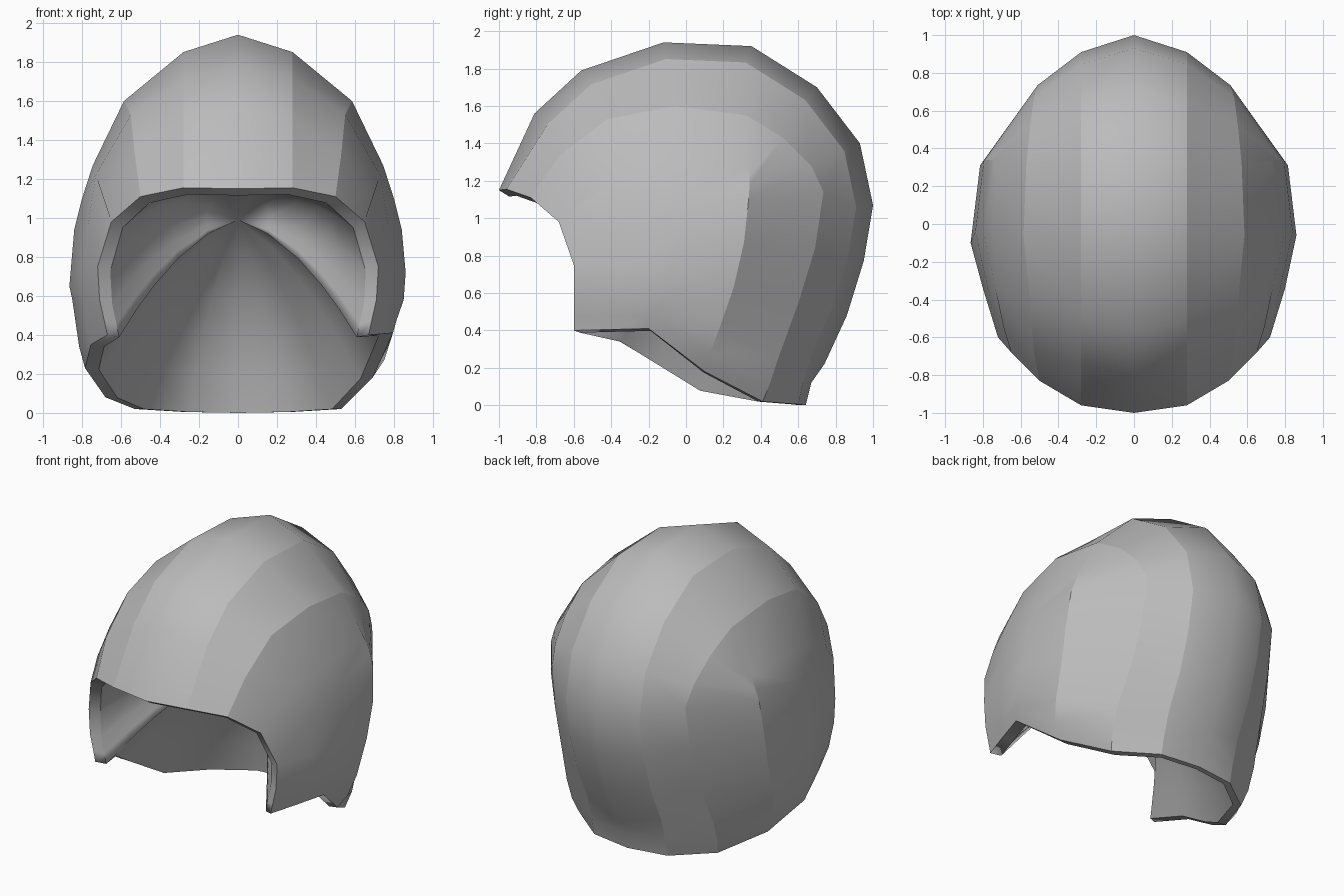
import bpy
import bmesh
from mathutils import Vector

# Remove the default object
cube = bpy.data.objects.get("Cube")
if cube:
    bpy.data.objects.remove(cube, do_unlink=True)

# Shell colour
grey = bpy.data.materials.new("plain_grey")
grey.use_nodes = True
colour = (0.5, 0.5, 0.5, 1.0)
grey.diffuse_color = colour
grey.node_tree.nodes["Principled BSDF"].inputs["Base Color"].default_value = colour

# Centre line from the brow, over the crown, to the nape (y, z)
centre_profile = [
    (-1, 1.15), (-.81, 1.56), (-.56, 1.79), (-.12, 1.94), (.35, 1.92), (.7, 1.7),
    (.93, 1.4), (1, 1.07), (.95, .77), (.86, .48), (.74, .22), (.67, .12), (.64, 0)]

# Line where the crown turns into the side (x, y, z)
shoulder_line = [
    (.5, -.83, 1.11), (.53, -.68, 1.33), (.55, -.42, 1.53), (.585, -.06, 1.6),
    (.57, .32, 1.55), (.55, .52, 1.43), (.53, .67, 1.28), (.51, .735, 1.14),
    (.515, .69, .84), (.53, .605, .56), (.56, .5, .27), (.555, .45, .12), (.53, .41, .02)]

# Line around the flat ear area (x, y, z)
ear_line = [
    (.65, -.68, .98), (.69, -.55, 1.1), (.73, -.36, 1.22), (.745, -.06, 1.27),
    (.735, .33, 1.27), (.75, .34, 1.23), (.77, .34, 1.18), (.795, .335, 1.1),
    (.815, .31, .87), (.805, .255, .63), (.785, .175, .4), (.75, .125, .27), (.69, .1, .18)]

# Columns of the ear area, each from top to bottom
ear_column = [(.8, -.04, 1.1), (.84, -.04, .94), (.86, -.06, .72),
              (.85, -.1, .58), (.815, -.19, .48), (.795, -.2, .41)]
cheek_column = [(.77, -.36, .96), (.8, -.34, .74), (.79, -.37, .58),
                (.75, -.4, .48), (.735, -.4, .405)]
cheek_rim = [(.72, -.6, .75), (.71, -.6, .58), (.685, -.6, .47), (.67, -.6, .4)]

bm = bmesh.new()


def add_verts(points, side):
    return [bm.verts.new((side * x, y, z)) for x, y, z in points]


def add_strip(a, b):
    """Bridge two rows of equal length."""
    for i in range(len(a) - 1):
        bm.faces.new((a[i], a[i + 1], b[i + 1], b[i]))


def crease(line):
    """Keep a shading break along a row."""
    for a, b in zip(line, line[1:]):
        bm.edges.get((a, b)).smooth = False


# Crown strips share the centre line; each side is built outwards from it
centre = add_verts([(0, y, z) for y, z in centre_profile], 1)
crown_line = [(.28, .91 * y, .95 + .91 * (z - .95)) for y, z in centre_profile]
crown_line[0] = (.28, -.96, 1.155)
crown_line[-2:] = [(.28, .625, .12), (.28, .6, .005)]
edges = {}

for side in (1, -1):
    crown = add_verts(crown_line, side)
    shoulder = add_verts(shoulder_line, side)
    ear = add_verts(ear_line, side)
    column = add_verts(ear_column, side)
    cheek = add_verts(cheek_column, side)
    rim = [ear[0]] + add_verts(cheek_rim, side)

    # The lower edge hangs further down on the right side
    if side < 0:
        ear[-2].co = (-.74, .11, .17)
        ear[-1].co = (-.68, .08, .08)
        column[2].co = (-.865, -.1, .65)
        column[-2].co = (-.815, -.15, .34)
        column[-1].co = (-.785, -.17, .23)
        cheek[-2].co = (-.775, -.37, .43)
        cheek[-1].co = (-.755, -.37, .35)

    for a, b in ((centre, crown), (crown, shoulder), (shoulder, ear),
                 (ear[7:], column), (column[1:], cheek), (cheek, rim)):
        add_strip(a, b)

    # Close the top of the ear area
    bm.faces.new(ear[3:8] + column[:1])
    bm.faces.new((ear[2], ear[3], column[0], cheek[0]))
    bm.faces.new((column[0], column[1], cheek[0]))
    bm.faces.new((ear[0], ear[1], ear[2], cheek[0]))

    for line in (crown, shoulder, ear[5:-1]):
        crease(line)
    edges[side] = [crown[0], shoulder[0], *rim, cheek[-1], column[-1],
                   ear[-1], shoulder[-1], crown[-1]]

# Hollow: a rim all round the opening, then a bowl narrowing to its deepest point
loop = [centre[0], *edges[1], centre[-1], *reversed(edges[-1]), centre[0]]
middle = Vector((0, -.19, .565))
depth = Vector((0, .31, .425))
inner = [Vector((.91 * v.co.x, .945 * v.co.y, .97 * v.co.z)) for v in loop[:-1]]
previous = loop
crease(loop)
for r in (1, .85, .7, .5, .25):
    ring = [bm.verts.new(middle + (p - middle) * r + depth * (1 - r * r)) for p in inner]
    ring.append(ring[0])
    add_strip(previous, ring)
    if r == 1:
        crease(ring)
    previous = ring
deepest = bm.verts.new(middle + depth)
for a, b in zip(previous, previous[1:]):
    bm.faces.new((a, b, deepest))

bmesh.ops.recalc_face_normals(bm, faces=bm.faces)
for face in bm.faces:
    face.smooth = True

mesh = bpy.data.meshes.new("helmet_shell")
bm.to_mesh(mesh)
bm.free()
mesh.materials.append(grey)
shell = bpy.data.objects.new("helmet_shell", mesh)
bpy.context.collection.objects.link(shell)
